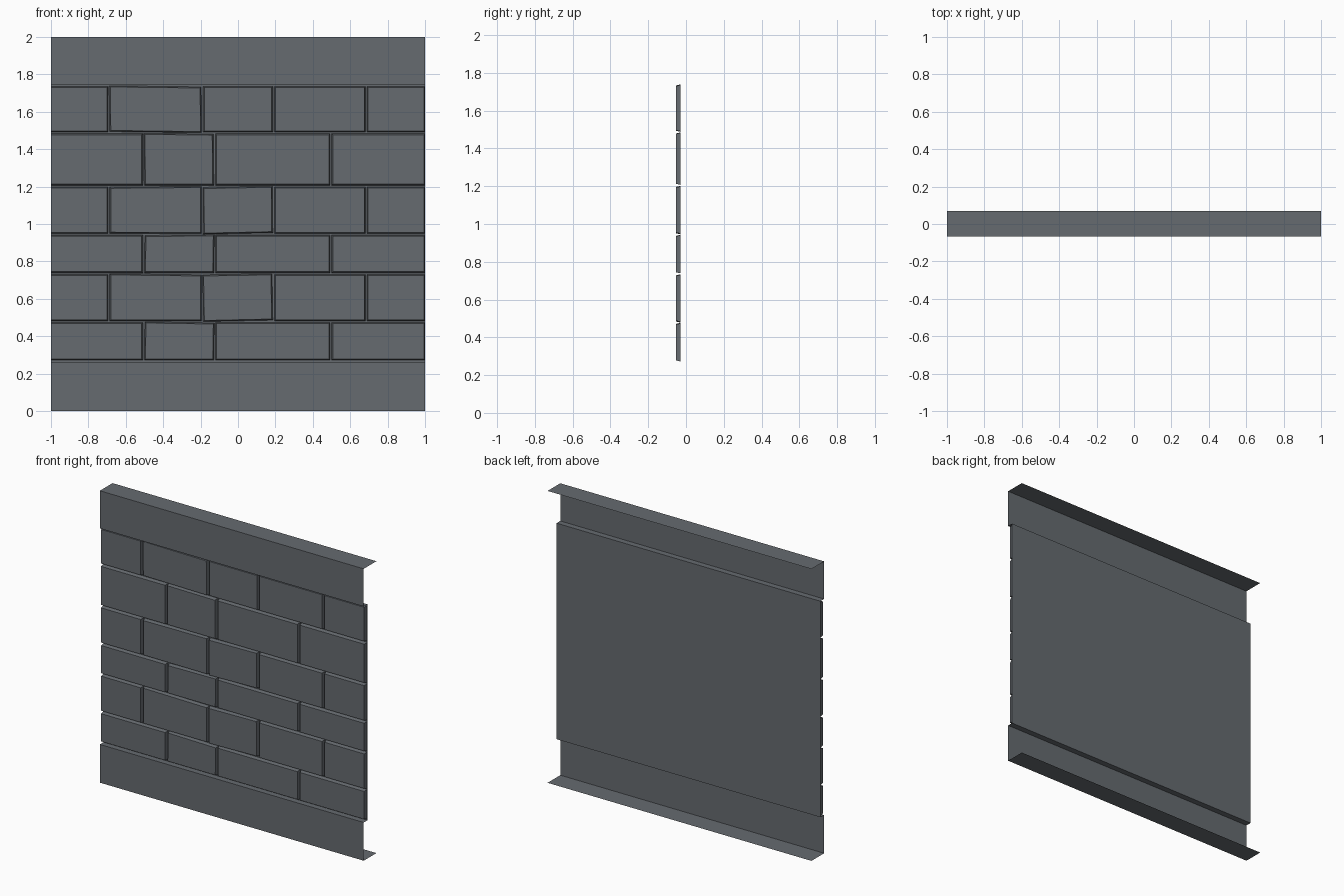
import bpy, bmesh

if "Cube" in bpy.data.objects:
    bpy.data.objects.remove(bpy.data.objects["Cube"])

BACK, FRONT, GAP, TAPER = -0.029, -0.054, 0.004, 0.006

mat = bpy.data.materials.new("slate grey")
mat.diffuse_color = (0.133, 0.147, 0.162, 1)
mat.use_nodes = True
mat.node_tree.nodes["Principled BSDF"].inputs["Base Color"].default_value = mat.diffuse_color


def make_object(name, bm):
    me = bpy.data.meshes.new(name)
    bm.to_mesh(me)
    bm.free()
    me.materials.append(mat)
    ob = bpy.data.objects.new(name, me)
    bpy.context.collection.objects.link(ob)
    return ob


# Wall sheet: one profile (y, z) with top and bottom flanges, bands and recessed panel
profile = [(0.07, 0), (-0.067, 0), (-0.067, 0.262), (-0.027, 0.262),
           (-0.027, 1.742), (-0.067, 1.742), (-0.067, 2), (0.07, 2)]
bm = bmesh.new()
cols = [[bm.verts.new((x, y, z)) for y, z in profile] for x in (-1, 1)]
for i in range(len(profile) - 1):
    bm.faces.new((cols[0][i], cols[0][i + 1], cols[1][i + 1], cols[1][i]))
bmesh.ops.reverse_faces(bm, faces=bm.faces[:])
make_object("wall_frame", bm)


# One tapered stone block; tilts raise (or lower) its right-hand corners
def stone(bm, x0, x1, z0, z1, low=0.0, high=0.0, lean=0.0):
    rings = []
    for y, t in ((BACK, 0), (FRONT, TAPER)):
        left = x0 if x0 == -1 else x0 + t
        pts = [(left, z0 + t - low), (x1 - t, z0 + t + low),
               (x1 - t - lean, z1 - t + high), (left - lean if left > -1 else left, z1 - t - high)]
        rings.append([bm.verts.new((x, y, z)) for x, z in pts])
    b, f = rings
    bm.faces.new(f)
    bm.faces.new(b[::-1])
    for i in range(4):
        j = (i + 1) % 4
        bm.faces.new((b[i], b[j], f[j], f[i]))


# Courses of stone in alternating bond
heights = [0.268, 0.478, 0.735, 0.945, 1.203, 1.487, 1.74]
bonds = [[-1, -0.505, -0.125, 0.497, 1], [-1, -0.69, -0.19, 0.19, 0.685, 1]]
tilts = {(1, 2): (0.004, 0.003, 0.004), (3, 2): (0.004, 0.003, 0.002),
         (0, 1): (0, -0.003, -0.003), (2, 1): (0, 0.002, -0.003),
         (5, 1): (-0.003, -0.003, 0.003), (4, 1): (0, -0.002, 0.003),
         (3, 1): (-0.001, 0.002, 0), (1, 1): (0, -0.003, 0)}
for r in range(6):
    bm = bmesh.new()
    xs = bonds[r % 2]
    for c in range(len(xs) - 1):
        x0 = xs[c] + (GAP if c else 0)
        x1 = xs[c + 1] - (GAP if c < len(xs) - 2 else 0)
        stone(bm, x0, x1, heights[r] + GAP, heights[r + 1] - GAP, *tilts.get((r, c), ()))
    bmesh.ops.recalc_face_normals(bm, faces=bm.faces[:])
    make_object(f"stone_course_{r + 1}", bm)
